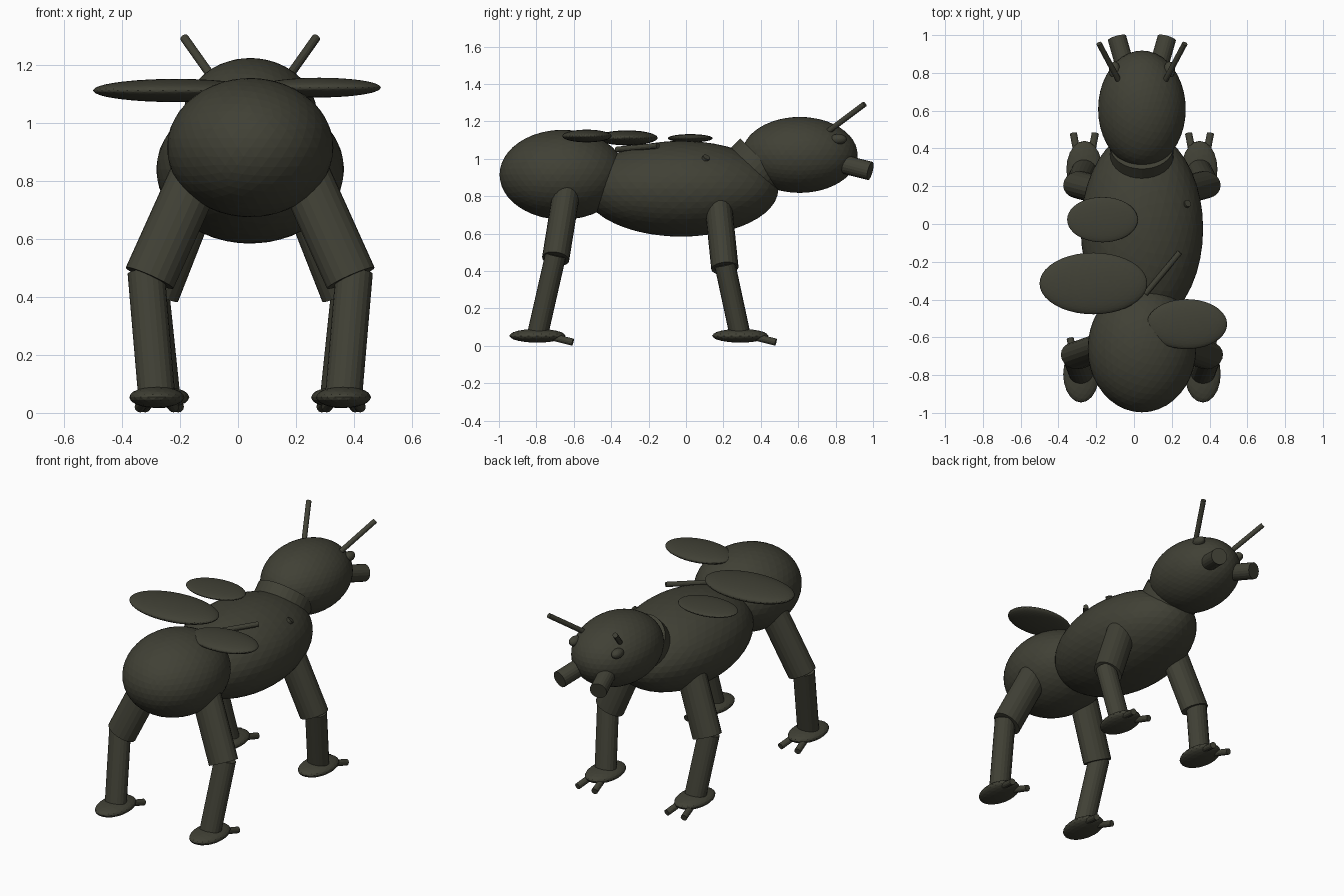
import bpy
from mathutils import Matrix, Vector

if "Cube" in bpy.data.objects:
    bpy.data.objects.remove(bpy.data.objects["Cube"])

MID = 0.042  # symmetry plane of the insect

shell = bpy.data.materials.new("dark olive")
shell.use_nodes = True
colour = (0.052, 0.052, 0.036, 1)
shell.diffuse_color = colour
shell.node_tree.nodes["Principled BSDF"].inputs["Base Color"].default_value = colour


def finish(name):
    obj = bpy.context.object
    obj.name = name
    obj.data.name = name
    obj.data.materials.append(shell)
    return obj


def ball(name, centre, radii, detail=4):
    """Faceted ellipsoid."""
    bpy.ops.mesh.primitive_ico_sphere_add(subdivisions=detail, radius=1)
    obj = finish(name)
    obj.matrix_world = Matrix.Translation(centre) @ Matrix.Diagonal((*radii, 1))


def rod(name, start, end, rx, ry=None, sides=20):
    """Cylinder from start to end, oval when ry is given."""
    start, end = Vector(start), Vector(end)
    axis = (end - start).normalized()
    side = Vector((1, 0, 0))
    side = (side - axis * side.dot(axis)).normalized()
    turn = Matrix((side, axis.cross(side), axis)).transposed().to_4x4()
    size = Matrix.Diagonal((rx, ry or rx, (end - start).length, 1))
    bpy.ops.mesh.primitive_cylinder_add(vertices=sides, radius=1, depth=1)
    obj = finish(name)
    obj.matrix_world = Matrix.Translation((start + end) / 2) @ turn @ size


# Body
ball("abdomen", (MID, -0.66, 0.915), (0.287, 0.337, 0.24))
ball("thorax", (MID, -0.025, 0.84), (0.324, 0.52, 0.256))
rod("neck", (MID, 0.35, 0.93), (MID, 0.41, 0.99), 0.168, sides=32)
ball("head", (MID, 0.608, 1.021), (0.232, 0.31, 0.203))

# Wings and bare wing stubs
ball("front_wing", (-0.167, 0.023, 1.11), (0.187, 0.12, 0.022))
ball("middle_wing", (-0.215, -0.315, 1.112), (0.285, 0.163, 0.04))
ball("rear_wing", (0.28, -0.53, 1.122), (0.213, 0.132, 0.034))
rod("long_wing_stub", (0.06, -0.37, 1.05), (0.243, -0.15, 1.07), 0.015, sides=12)
rod("short_wing_stub", (0.255, 0.09, 0.97), (0.285, 0.11, 1.01), 0.02, sides=12)

for side, s in (("left", 1), ("right", -1)):
    def at(x, y, z):
        return (MID + s * x, y, z)

    # Face
    ball(f"{side}_eye", at(0.145, 0.815, 1.105), (0.03, 0.045, 0.028), 3)
    rod(f"{side}_antenna", at(0.115, 0.745, 1.135), at(0.227, 0.955, 1.293), 0.015, sides=12)
    rod(f"{side}_mandible", at(0.065, 0.75, 0.995), at(0.132, 0.985, 0.935), 0.05)

    # Legs: hip, knee and foot positions
    for end, hip, knee, foot in (
        ("front", (0.17, 0.165, 0.83), (0.333, 0.208, 0.415), (0.305, 0.29, 0.054)),
        ("hind", (0.16, -0.63, 0.88), (0.347, -0.697, 0.465), (0.322, -0.795, 0.054)),
    ):
        name = f"{end}_{side}"
        rod(f"{name}_upper_leg", at(*hip), at(*knee), 0.09, 0.073)
        shin_top = Vector(knee) + Vector((0.012, 0, 0.02))
        rod(f"{name}_lower_leg", at(*shin_top), at(*foot), 0.064, 0.056)
        ball(f"{name}_foot", at(*foot), (0.095, 0.15, 0.037), 3)
        # Two splayed toes
        for n, t in (("outer", 1), ("inner", -1)):
            x, y, _ = foot
            rod(f"{name}_{n}_toe", at(x + t * 0.035, y + 0.07, 0.05),
                at(x + t * 0.058, y + 0.19, 0.02), 0.019, sides=12)
